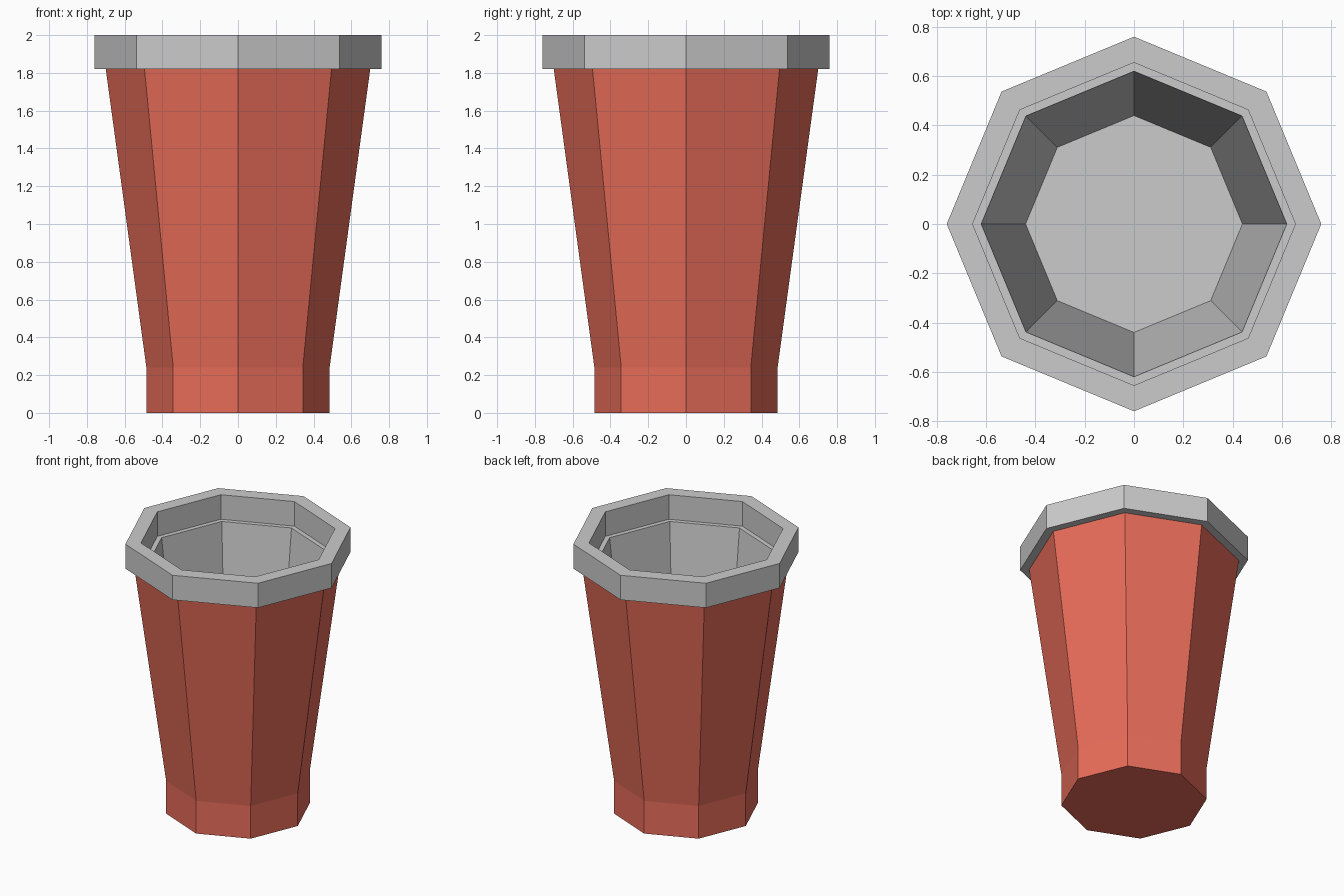
import bpy, bmesh
from math import cos, sin, pi

if "Cube" in bpy.data.objects:
    bpy.data.objects.remove(bpy.data.objects["Cube"])

SIDES = 8

def lathe(name, profile, cap_start=False, cap_end=False, closed=False, mat=None):
    """Sweep an (r, z) profile around z with flat octagonal sides."""
    bm = bmesh.new()
    rings = [[bm.verts.new((r * cos(2 * pi * i / SIDES), r * sin(2 * pi * i / SIDES), z))
              for i in range(SIDES)] for r, z in profile]
    pairs = list(zip(rings, rings[1:]))
    if closed:
        pairs.append((rings[-1], rings[0]))
    for a, b in pairs:
        for i in range(SIDES):
            j = (i + 1) % SIDES
            bm.faces.new((a[i], a[j], b[j], b[i]))
    if cap_start:
        bm.faces.new(rings[0][::-1])
    if cap_end:
        bm.faces.new(rings[-1])
    mesh = bpy.data.meshes.new(name)
    bm.to_mesh(mesh)
    bm.free()
    obj = bpy.data.objects.new(name, mesh)
    bpy.context.collection.objects.link(obj)
    if mat:
        mesh.materials.append(mat)
    return obj

red = bpy.data.materials.new("red")
red.diffuse_color = (0.8, 0.15, 0.1, 1)
red.use_nodes = True
red.node_tree.nodes["Principled BSDF"].inputs["Base Color"].default_value = red.diffuse_color

# Outer red body with a straight foot and flared sides
lathe("cup_body", [(0.485, 0), (0.485, 0.24), (0.70, 1.82)], cap_start=True, mat=red)

# Grey interior: small ledge, tapering wall and floor
lathe("cup_liner", [(0.655, 1.82), (0.62, 1.82), (0.44, 0.2)], cap_end=True)

# Grey rim ring
lathe("rim", [(0.76, 1.82), (0.76, 2.0), (0.655, 2.0), (0.655, 1.82)], closed=True)
